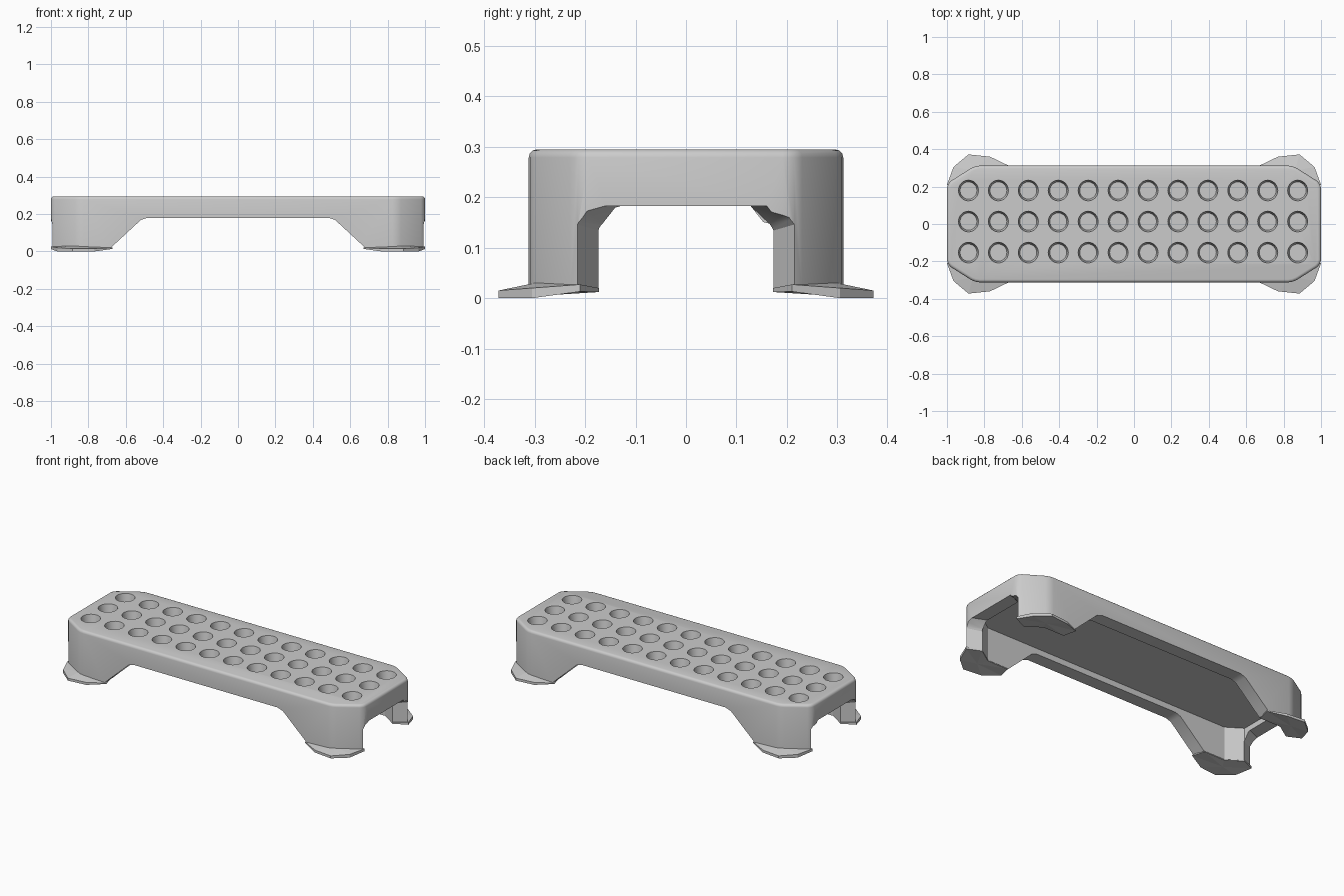
import bpy, bmesh, math

if "Cube" in bpy.data.objects:
    bpy.data.objects.remove(bpy.data.objects["Cube"])


def finish(name, bm):
    bmesh.ops.recalc_face_normals(bm, faces=bm.faces[:])
    me = bpy.data.meshes.new(name)
    bm.to_mesh(me)
    bm.free()
    ob = bpy.data.objects.new(name, me)
    bpy.context.collection.objects.link(ob)
    return ob


def loft(bm, ring_a, ring_b):
    """Closed solid between two rings with equal point counts."""
    a = [bm.verts.new(p) for p in ring_a]
    b = [bm.verts.new(p) for p in ring_b]
    n = len(a)
    bm.faces.new(a[::-1])
    bm.faces.new(b)
    for i in range(n):
        j = (i + 1) % n
        bm.faces.new((a[i], a[j], b[j], b[i]))


def octagon(x, y, xc, yc, z):
    q = [(x, yc), (xc, y)]
    pts = q + [(-a, b) for a, b in q[::-1]]
    pts += [(-a, -b) for a, b in q] + [(a, -b) for a, b in q[::-1]]
    return [(a, b, z) for a, b in pts]


def activate(ob):
    bpy.ops.object.select_all(action='DESELECT')
    ob.select_set(True)
    bpy.context.view_layer.objects.active = ob


def cut(ob, cutter):
    m = ob.modifiers.new("cut", 'BOOLEAN')
    m.operation, m.solver, m.object = 'DIFFERENCE', 'EXACT', cutter
    activate(ob)
    bpy.ops.object.modifier_apply(modifier=m.name)
    bpy.data.objects.remove(cutter)


# Outer body: chamfered block with softened top and corner edges
bm = bmesh.new()
loft(bm, octagon(1, .312, .85, .217, .015), octagon(1, .312, .85, .217, .295))
upright = [e for e in bm.edges if abs(e.verts[0].co.z - e.verts[1].co.z) > .1]
bmesh.ops.bevel(bm, geom=upright, offset=.025, segments=2, profile=.5, affect='EDGES')
top = [e for e in bm.edges if all(v.co.z > .29 for v in e.verts)]
bmesh.ops.bevel(bm, geom=top, offset=.016, segments=3, profile=.5, affect='EDGES')
body = finish("step_body", bm)

# Hollow underside
bm = bmesh.new()
loft(bm, octagon(.92, .232, .828, .172, -.1), octagon(.92, .232, .828, .172, .215))
cut(body, finish("hollow_cutter", bm))

# Long side openings between the legs
half = [(.485, .18), (.52, .168), (.655, .043), (.69, .01), (.69, -.1)]
prof = half + [(-x, z) for x, z in half[::-1]]
bm = bmesh.new()
loft(bm, [(x, -.5, z) for x, z in prof], [(x, .5, z) for x, z in prof])
cut(body, finish("side_opening_cutter", bm))

# End openings, narrowing inwards along the leg mitre
for s in (1, -1):
    rings = []
    for x, w, drop in ((1.05, 1.125, -.012), (.88, .70, .033)):
        half = [(.16, .183), (.207, .161 - drop * .6), (.219, .148 - drop * .6), (.219, -.1)]
        p = half + [(-y, z) for y, z in half[::-1]]
        rings.append([(s * x, y * w, z) for y, z in p])
    bm = bmesh.new()
    loft(bm, *rings)
    cut(body, finish("end_opening_cutter", bm))

# Grid of round tapered recesses in the top
bm = bmesh.new()
N = 24
circle = [(math.cos(2 * math.pi * i / N), math.sin(2 * math.pi * i / N)) for i in range(N)]
for i in range(12):
    for j in range(3):
        cx, cy = -.885 + .16 * i, .013 + .166 * (j - 1)
        loft(bm, [(cx + .045 * c, cy + .046 * s, .245) for c, s in circle],
             [(cx + .0555 * c, cy + .0575 * s, .305) for c, s in circle])
cut(body, finish("recess_cutter", bm))
activate(body)
bpy.ops.object.shade_smooth_by_angle(angle=math.radians(32))

# Splayed feet: x, y, bottom z, top z around the outline, mirrored to four corners
outline = [(1, .21, .013, .027), (.965, .305, 0, .02), (.885, .372, 0, .015),
           (.77, .36, 0, .015), (.67, .312, .014, .02),
           (.69, .234, .012, .02), (.828, .234, .012, .02), (.92, .173, .012, .02)]
bm = bmesh.new()
low = [bm.verts.new((x, y, b)) for x, y, b, t in outline]
high = [bm.verts.new((x, y, t)) for x, y, b, t in outline]
c_low = bm.verts.new((.86, .285, .005))
c_high = bm.verts.new((.86, .285, .033))
for i in range(len(outline)):
    j = (i + 1) % len(outline)
    bm.faces.new((low[i], low[j], high[j], high[i]))
    bm.faces.new((low[j], low[i], c_low))
    bm.faces.new((high[i], high[j], c_high))
feet = finish("corner_feet", bm)
m = feet.modifiers.new("mirror", 'MIRROR')
m.use_axis = (True, True, False)
m.use_mirror_merge = False
